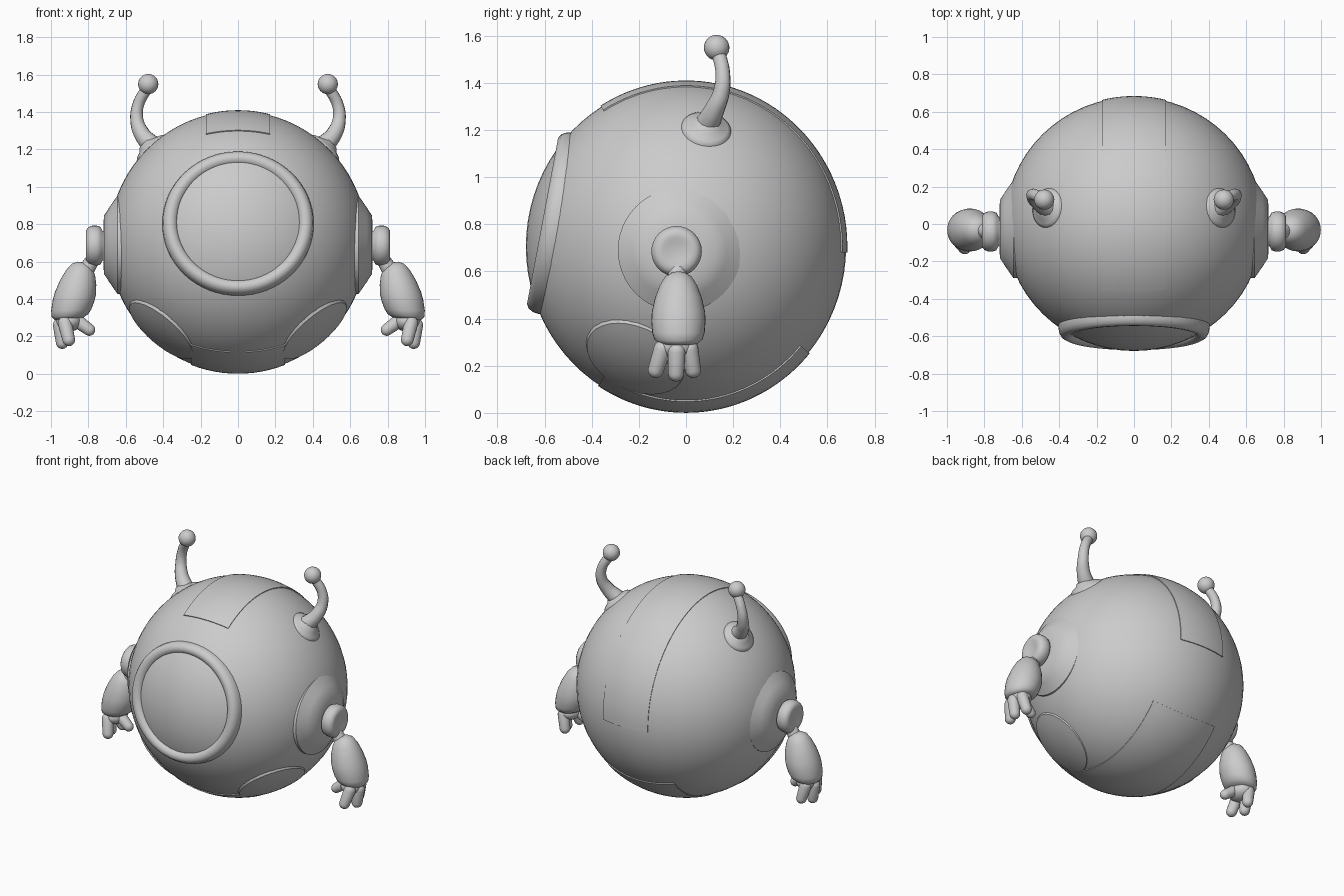
import bpy, bmesh, math
from mathutils import Vector

if "Cube" in bpy.data.objects:
    bpy.data.objects.remove(bpy.data.objects["Cube"])

grey = bpy.data.materials.new("plain_grey")
grey.diffuse_color = (0.6, 0.6, 0.6, 1)
grey.use_nodes = True
grey.node_tree.nodes["Principled BSDF"].inputs["Base Color"].default_value = grey.diffuse_color
C = Vector((0, 0, 0.705))            # body centre
R = Vector((0.691, 0.679, 0.699))    # body radii


def finish(ob, mirror=False, angle=40):
    ob.data.materials.clear()
    ob.data.materials.append(grey)
    bpy.ops.object.select_all(action='DESELECT')
    ob.select_set(True)
    bpy.context.view_layer.objects.active = ob
    bpy.ops.object.shade_smooth_by_angle(angle=math.radians(angle))
    if mirror:
        ob.modifiers.new("mirror", 'MIRROR')
    return ob


def add_mesh(name, bm, **kw):
    bmesh.ops.recalc_face_normals(bm, faces=bm.faces)
    me = bpy.data.meshes.new(name)
    bm.to_mesh(me)
    bm.free()
    ob = bpy.data.objects.new(name, me)
    bpy.context.collection.objects.link(ob)
    return finish(ob, **kw)


def lathe(name, profile, origin, axis, n=32, sx=1, **kw):
    """Revolve (radius, distance) points around an axis; sx scales sideways."""
    bm = bmesh.new()
    q = Vector(axis).to_track_quat('Z', 'Y')
    rings = []
    for r, d in profile:
        k = 1 if r < 1e-5 else n
        rings.append([bm.verts.new(Vector(origin) + q @ Vector((
            r * sx * math.cos(2 * math.pi * i / n), r * math.sin(2 * math.pi * i / n), d)))
            for i in range(k)])
    for a, b in zip(rings, rings[1:]):
        for i in range(n):
            j = (i + 1) % n
            vs = [a[i % len(a)], a[j % len(a)], b[j % len(b)], b[i % len(b)]]
            bm.faces.new(list(dict.fromkeys(vs)))
    return add_mesh(name, bm, **kw)


def capsule(name, p, q, r1, r2):
    p, q = Vector(p), Vector(q)
    L = (q - p).length
    arc = [math.pi / 2 * i / 5 for i in range(6)]
    prof = [(r1 * math.sin(a), -r1 * math.cos(a)) for a in arc]
    prof += [(r2 * math.cos(a), L + r2 * math.sin(a)) for a in arc]
    prof[0], prof[-1] = (0, -r1), (0, L + r2)
    return lathe(name, prof, p, q - p, n=16, mirror=True, angle=60)


def ball(name, loc, radii, mirror=False, u=64, v=40):
    bm = bmesh.new()
    bmesh.ops.create_uvsphere(bm, u_segments=u, v_segments=v, radius=1)
    for w in bm.verts:
        w.co = Vector(a * b for a, b in zip(w.co, radii)) + Vector(loc)
    return add_mesh(name, bm, mirror=mirror)


def panel(name, half, t0, t1, lift=1.008, nx=12, nt=40):
    """Raised plate wrapped over the body between two angles from the top."""
    bm = bmesh.new()
    rows = []
    for i in range(-1, nt + 2):
        row = []
        for j in range(-1, nx + 2):
            a, b = min(max(i, 0), nt), min(max(j, 0), nx)
            s = lift if (a == i and b == j) else 0.985
            t = math.radians(t0 + (t1 - t0) * a / nt)
            u = (2 * b / nx - 1) * half / R.x
            w = math.sqrt(1 - u * u)
            d = (u, w * math.sin(t), w * math.cos(t))
            row.append(bm.verts.new(C + s * Vector(m * k for m, k in zip(d, R))))
        rows.append(row)
    for a, b in zip(rows, rows[1:]):
        for j in range(nx + 2):
            bm.faces.new((a[j], a[j + 1], b[j + 1], b[j]))
    bmesh.ops.remove_doubles(bm, verts=bm.verts, dist=1e-5)
    return add_mesh(name, bm)


# Round body and shallow plates
ball("body", C, R)
panel("top_panel", 0.17, -32, 92)
panel("belly_panel", 0.25, 130, 213)
pad = [(0.70 * math.sin(a), 0.70 * math.cos(a)) for a in (math.radians(18 * i / 8) for i in range(9))]
lathe("foot_pad", pad + [(0.23, 0.64)], C, (0.62, -0.325, -0.715), mirror=True)

# Tilted porthole rim around the bulging window
lathe("window_rim", [(0.390, 0.50), (0.391, 0.562), (0.387, 0.588), (0.376, 0.608), (0.358, 0.619),
                     (0.340, 0.618), (0.325, 0.609), (0.316, 0.597), (0.310, 0.57)],
      (0, 0, 0.70), (0, -0.983, 0.184), n=64, sx=1.035)

# Side hubs and shoulder pucks
lathe("side_hub", [(0.262, 0.60), (0.262, 0.645), (0.20, 0.688), (0.155, 0.717), (0.08, 0.72), (0, 0.72)],
      (0, -0.027, 0.69), (1, 0, 0), n=48, mirror=True, angle=50)
lathe("shoulder", [(0.07, 0.70), (0.08, 0.725), (0.10, 0.735), (0.107, 0.755), (0.107, 0.78),
                   (0.099, 0.800), (0.083, 0.812), (0.06, 0.812), (0.04, 0.806), (0, 0.804)],
      (0, -0.04, 0.685), (1, 0, 0), mirror=True, angle=60)

# Arms: the forearm hangs lower on its outer side
capsule("elbow", (0.765, -0.038, 0.63), (0.82, -0.035, 0.54), 0.035, 0.045)
arm = lathe("forearm", [(0, -0.005), (0.03, 0), (0.058, 0.018), (0.08, 0.055), (0.10, 0.11), (0.113, 0.17),
                        (0.115, 0.21), (0.111, 0.26), (0.102, 0.290), (0.08, 0.308), (0, 0.31)],
            (0.828, -0.032, 0.592), (0.075, 0, -0.30), mirror=True)
for v in arm.data.vertices:
    f = max(0, (0.592 - v.co.z) / 0.3)
    v.co.z -= 0.32 * f * (v.co.x - 0.828 - 0.075 * f)

# Hands
ball("palm", (0.905, -0.04, 0.28), (0.07, 0.085, 0.055), True, 24, 16)
for name, p, q in (("front_finger", (0.925, -0.10, 0.27), (0.905, -0.128, 0.182)),
                   ("middle_finger", (0.952, -0.04, 0.26), (0.940, -0.042, 0.167)),
                   ("rear_finger", (0.925, 0.015, 0.27), (0.905, 0.030, 0.182))):
    capsule(name, p, q, 0.038, 0.034)
capsule("thumb", (0.87, -0.05, 0.29), (0.795, -0.06, 0.235), 0.038, 0.032)

# Antennae
base = Vector((0.46, 0.085, 1.20))
lathe("antenna_base", [(0.108, -0.04), (0.106, 0.006), (0.09, 0.02), (0.06, 0.032), (0.044, 0.05), (0, 0.055)],
      base, base - C, mirror=True, angle=60)
cu = bpy.data.curves.new("antenna_stem", 'CURVE')
cu.dimensions = '3D'
cu.bevel_depth = 1
cu.bevel_resolution = 4
cu.use_fill_caps = True
sp = cu.splines.new('BEZIER')
path = [(0.455, 0.085, 1.215, 0.055), (0.515, 0.12, 1.285, 0.043), (0.541, 0.15, 1.36, 0.035),
        (0.533, 0.156, 1.44, 0.031), (0.485, 0.137, 1.53, 0.03)]
sp.bezier_points.add(len(path) - 1)
for bp, (x, y, z, r) in zip(sp.bezier_points, path):
    bp.co, bp.radius = (x, y, z), r
    bp.handle_left_type = bp.handle_right_type = 'AUTO'
stem = bpy.data.objects.new("antenna_stem", cu)
bpy.context.collection.objects.link(stem)
bpy.ops.object.select_all(action='DESELECT')
stem.select_set(True)
bpy.context.view_layer.objects.active = stem
bpy.ops.object.convert(target='MESH')
finish(bpy.context.view_layer.objects.active, mirror=True)
ball("antenna_tip", (0.48, 0.130, 1.549), (0.054, 0.054, 0.054), True, 24, 16)
